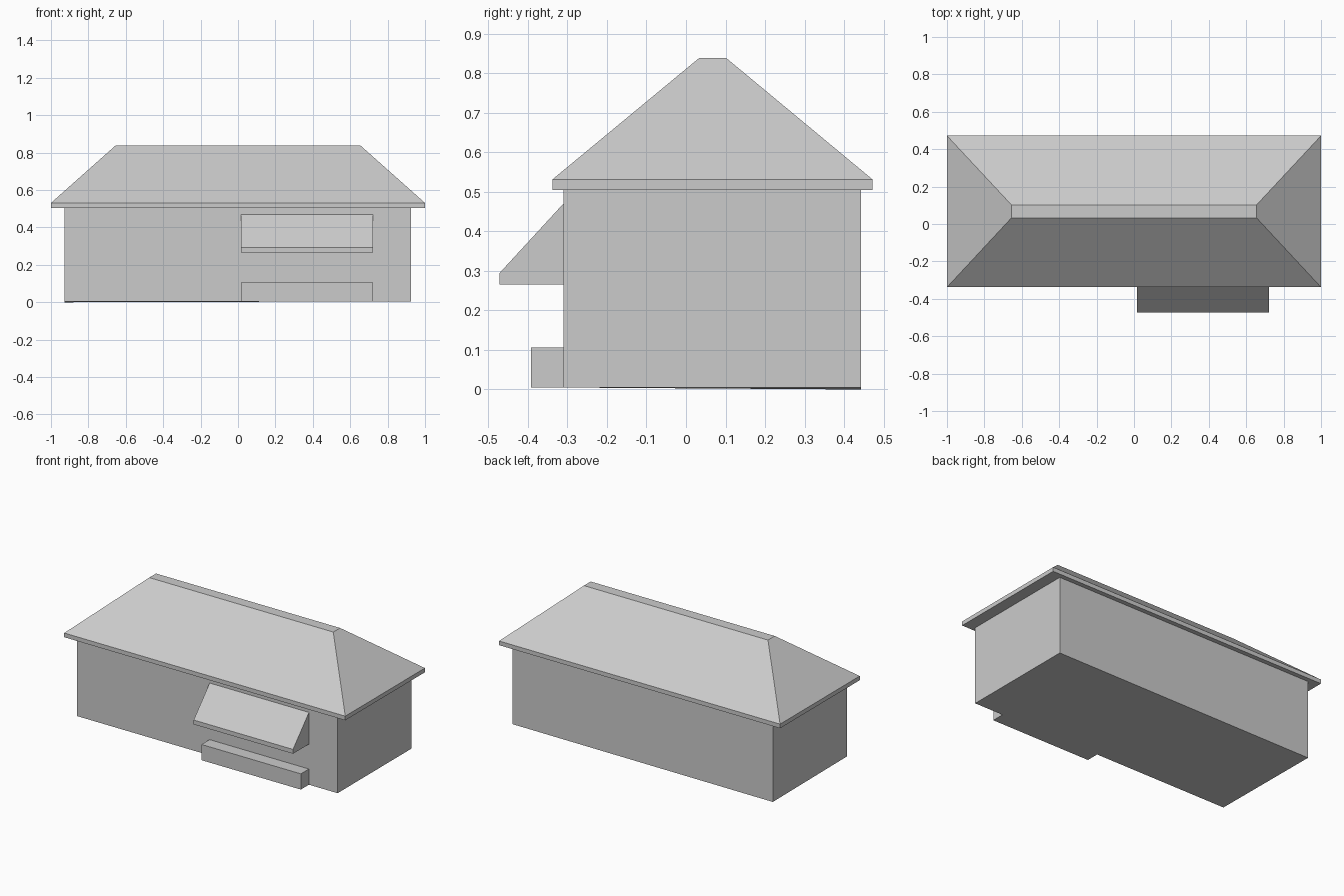
import bpy
import bmesh

cube = bpy.data.objects.get("Cube")
if cube:
    bpy.data.objects.remove(cube, do_unlink=True)

# One plain grey for the whole house
grey = bpy.data.materials.new("light grey")
grey.use_nodes = True
colour = (0.6, 0.6, 0.6, 1.0)
grey.diffuse_color = colour
grey.node_tree.nodes["Principled BSDF"].inputs["Base Color"].default_value = colour


def finish(name, bm):
    bmesh.ops.recalc_face_normals(bm, faces=bm.faces)
    mesh = bpy.data.meshes.new(name)
    bm.to_mesh(mesh)
    bm.free()
    mesh.materials.append(grey)
    obj = bpy.data.objects.new(name, mesh)
    bpy.context.collection.objects.link(obj)
    return obj


def stacked(name, levels):
    """Solid through rectangular levels (x0, x1, y0, y1, z), capped at both ends."""
    bm = bmesh.new()
    rings = [[bm.verts.new((x, y, z)) for x, y in ((x0, y0), (x1, y0), (x1, y1), (x0, y1))]
             for x0, x1, y0, y1, z in levels]
    for low, high in zip(rings, rings[1:]):
        for i in range(4):
            j = (i + 1) % 4
            bm.faces.new((low[i], low[j], high[j], high[i]))
    bm.faces.new(rings[0])
    bm.faces.new(rings[-1])
    return finish(name, bm)


def extruded(name, profile, x0, x1):
    """Solid from a (y, z) profile pushed along x."""
    bm = bmesh.new()
    face = bm.faces.new([bm.verts.new((x0, y, z)) for y, z in profile])
    new = bmesh.ops.extrude_face_region(bm, geom=[face])["geom"]
    moved = [v for v in new if isinstance(v, bmesh.types.BMVert)]
    bmesh.ops.translate(bm, verts=moved, vec=(x1 - x0, 0, 0))
    return finish(name, bm)


# Walls, with a base that dips very slightly at the back corner
wall = (-0.928, 0.926, -0.31, 0.443)
walls = stacked("walls", [(*wall, 0.005), (*wall, 0.505)])
for v in walls.data.vertices:
    if v.co.z < 0.1 and v.co.x < 0 and v.co.y > 0:
        v.co.z = 0

# Hipped roof with a fascia band and a narrow flat ridge
eave = (-1, 1, -0.338, 0.472)
stacked("roof", [(*eave, 0.504), (*eave, 0.531), (-0.655, 0.655, 0.033, 0.102, 0.838)])

# Sloping awning and the planter step beneath it
front_wall = wall[2]
extruded("awning", [(front_wall, 0.266), (-0.472, 0.266), (-0.472, 0.294), (front_wall, 0.47)],
         0.015, 0.722)
extruded("front_step", [(front_wall, 0.005), (-0.392, 0.005), (-0.392, 0.106), (front_wall, 0.106)],
         0.015, 0.722)
